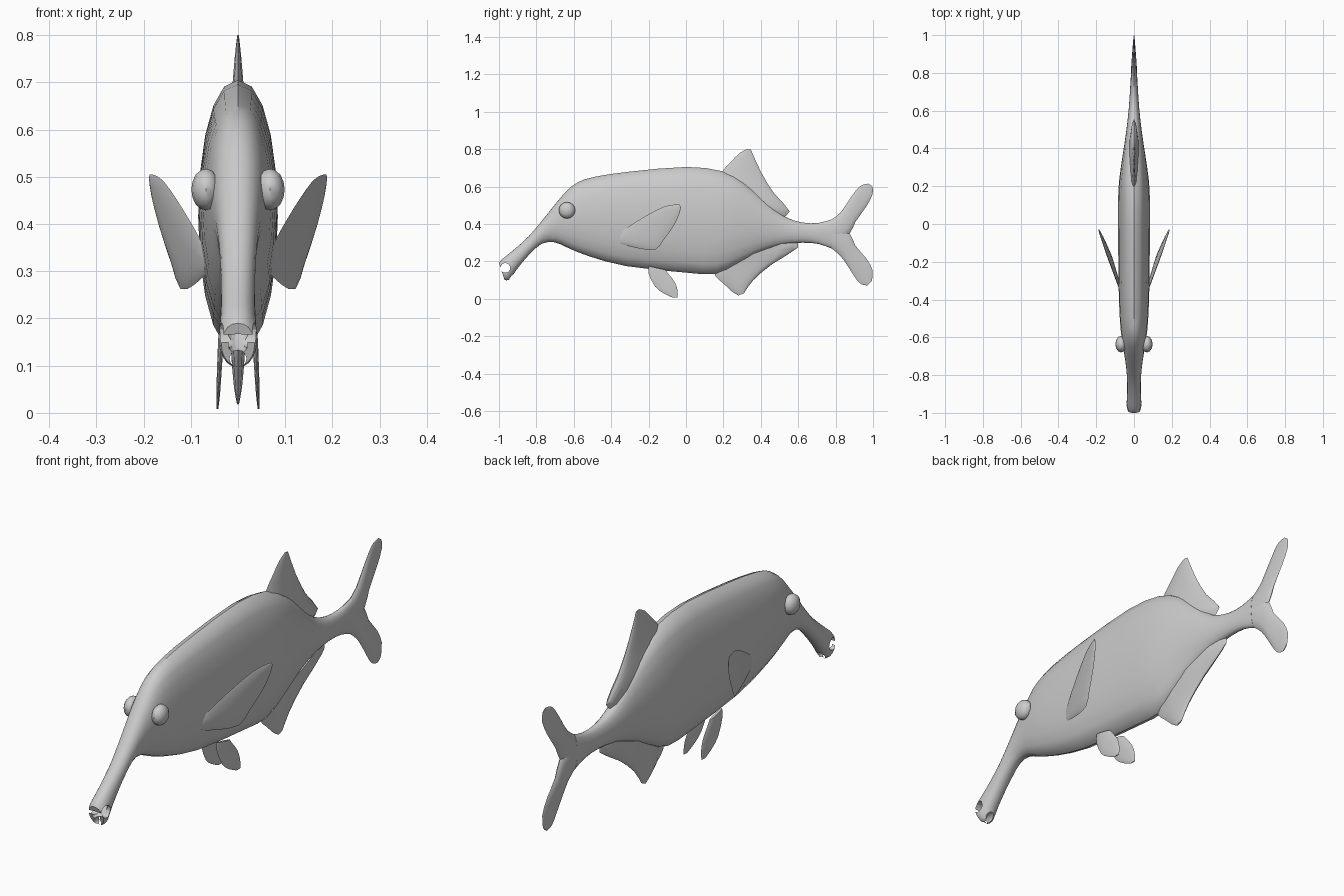
import bpy
import bmesh
from math import sin, cos, pi, radians, copysign
from mathutils import Vector

cube = bpy.data.objects.get("Cube")
if cube:
    bpy.data.objects.remove(cube, do_unlink=True)

# One plain grey skin for the whole fish
GREY = (0.6, 0.6, 0.6, 1.0)
skin = bpy.data.materials.new("grey skin")
skin.use_nodes = True
skin.diffuse_color = GREY
skin.node_tree.nodes["Principled BSDF"].inputs["Base Color"].default_value = GREY


def finish(bm, name, angle=40):
    """Turn a bmesh into a smooth shaded, grey object."""
    bmesh.ops.recalc_face_normals(bm, faces=bm.faces[:])
    mesh = bpy.data.meshes.new(name)
    bm.to_mesh(mesh)
    bm.free()
    obj = bpy.data.objects.new(name, mesh)
    bpy.context.collection.objects.link(obj)
    mesh.materials.append(skin)
    smooth(obj, angle)
    return obj


def smooth(obj, angle):
    bpy.ops.object.select_all(action="DESELECT")
    obj.select_set(True)
    bpy.context.view_layer.objects.active = obj
    bpy.ops.object.shade_smooth_by_angle(angle=radians(angle))


def spline(rows, steps):
    """Catmull-Rom interpolation through rows of numbers."""
    rows = [Vector(r) for r in rows]
    result = []
    for i in range(len(rows) - 1):
        a, b = rows[max(i - 1, 0)], rows[i]
        c, d = rows[i + 1], rows[min(i + 2, len(rows) - 1)]
        for s in range(steps):
            t = s / steps
            result.append(b + (c - a) * (t / 2)
                          + (a * 2 - b * 5 + c * 4 - d) * (t * t / 2)
                          + (b * 3 - a - c * 3 + d) * (t ** 3 / 2))
    return result + [rows[-1]]


def loft(name, rows, sides=16, steps=2, power=1.0, shift=None, side=1):
    """Skin oval rings; a row is edge y, z, opposite edge y, z, half width."""
    bm = bmesh.new()
    rings = []
    for ya, za, yb, zb, width in spline(rows, steps):
        ring = []
        for k in range(sides):
            t = 2 * pi * k / sides
            s, c = sin(t), cos(t)
            y = (ya + yb) / 2 + (ya - yb) / 2 * c
            z = (za + zb) / 2 + (za - zb) / 2 * c
            x = width * copysign(abs(s) ** power, s)
            if shift:
                x += shift(y, z)
            ring.append(bm.verts.new((x * side, y, z)))
        rings.append(ring)
    for lower, upper in zip(rings, rings[1:]):
        for k in range(sides):
            n = (k + 1) % sides
            bm.faces.new((lower[k], lower[n], upper[n], upper[k]))
    bm.faces.new(rings[0])
    bm.faces.new(rings[-1])
    return finish(bm, name)


def carve(target, cutter):
    """Subtract a cutter from the target and discard it."""
    cutter.hide_render = True
    mod = target.modifiers.new("carve", "BOOLEAN")
    mod.operation = "DIFFERENCE"
    mod.solver = "EXACT"
    mod.object = cutter
    bpy.ops.object.select_all(action="DESELECT")
    target.select_set(True)
    bpy.context.view_layer.objects.active = target
    bpy.ops.object.modifier_apply(modifier=mod.name)
    bpy.data.objects.remove(cutter, do_unlink=True)


# Body with the long drooping snout: top edge, bottom edge, half width
body = loft("body", [
    (-1, .19, -.97, .1, .035),
    (-.985, .21, -.945, .1, .041),
    (-.93, .255, -.91, .15, .037),
    (-.84, .335, -.84, .235, .036),
    (-.74, .455, -.77, .295, .042),
    (-.65, .565, -.7, .302, .054),
    (-.58, .622, -.63, .272, .065),
    (-.49, .652, -.52, .228, .075),
    (-.3, .68, -.32, .175, .082),
    (0, .705, 0, .14, .084),
    (.19, .683, .16, .133, .083),
    (.31, .625, .27, .18, .071),
    (.42, .53, .4, .25, .053),
    (.52, .444, .51, .287, .038),
    (.62, .408, .62, .3, .027),
    (.71, .406, .71, .293, .021),
    (.78, .425, .78, .268, .017),
], sides=20, power=.9)

# Mouth: side notch, hollow throat and split lower lip
bpy.ops.mesh.primitive_cylinder_add(vertices=14, radius=.026, depth=.2,
                                    location=(0, -.966, .165),
                                    rotation=(0, pi / 2, 0))
carve(body, bpy.context.object)
bpy.ops.mesh.primitive_uv_sphere_add(segments=14, ring_count=10, radius=1,
                                     location=(0, -.955, .17),
                                     rotation=(radians(42), 0, 0))
throat = bpy.context.object
throat.scale = (.025, .07, .026)
carve(body, throat)
bpy.ops.mesh.primitive_cylinder_add(vertices=12, radius=.018, depth=.12,
                                    location=(0, -.98, .115),
                                    rotation=(pi / 2, 0, 0))
carve(body, bpy.context.object)
smooth(body, 40)

# Forked tail, two lobes growing from the narrow tail stalk
loft("tail_upper_lobe", [
    (.78, .425, .78, .268, .017),
    (.825, .46, .875, .35, .014),
    (.87, .525, .905, .41, .011),
    (.91, .582, .965, .495, .007),
    (.94, .608, .998, .56, .004),
    (.975, .616, .997, .6, .002),
], sides=12)
loft("tail_lower_lobe", [
    (.78, .425, .78, .268, .017),
    (.875, .35, .825, .23, .014),
    (.905, .285, .865, .175, .011),
    (.965, .215, .91, .105, .007),
    (.998, .15, .94, .077, .004),
    (.993, .095, .97, .072, .002),
], sides=12)

# Dorsal and anal fins: leading edge, trailing edge, half thickness
loft("dorsal_fin", [
    (.18, .65, .5, .43, .03),
    (.2, .69, .555, .467, .021),
    (.24, .732, .47, .565, .014),
    (.285, .778, .4, .68, .008),
    (.325, .8, .347, .797, .002),
], sides=12)
loft("anal_fin", [
    (.16, .17, .58, .32, .024),
    (.155, .125, .6, .275, .019),
    (.2, .082, .46, .185, .015),
    (.245, .04, .36, .1, .01),
    (.28, .018, .31, .03, .003),
], sides=12)


def pectoral_shift(y, z):
    return .07 + .31 * (y + .37) + .1 * (z - .38)


def pelvic_shift(y, z):
    return .044 - .05 * z


# Paired fins and eyes
for label, side in (("left", 1), ("right", -1)):
    loft(label + "_pectoral_fin", [
        (-.365, .335, -.35, .295, .004),
        (-.33, .37, -.265, .272, .007),
        (-.27, .41, -.165, .262, .008),
        (-.2, .452, -.12, .315, .008),
        (-.12, .492, -.065, .39, .006),
        (-.06, .504, -.035, .455, .004),
        (-.035, .505, -.028, .49, .002),
    ], sides=10, shift=pectoral_shift, side=side)
    loft(label + "_pelvic_fin", [
        (-.2, .175, -.11, .155, .006),
        (-.2, .135, -.095, .135, .006),
        (-.165, .065, -.06, .09, .005),
        (-.12, .03, -.045, .045, .004),
        (-.075, .008, -.045, .008, .002),
    ], sides=10, shift=pelvic_shift, side=side)
    eye = bmesh.new()
    bmesh.ops.create_uvsphere(eye, u_segments=12, v_segments=8, radius=.044)
    bmesh.ops.scale(eye, vec=(.7, 1, 1), verts=eye.verts[:])
    bmesh.ops.translate(eye, vec=(side * .068, -.636, .473), verts=eye.verts[:])
    finish(eye, label + "_eye")
